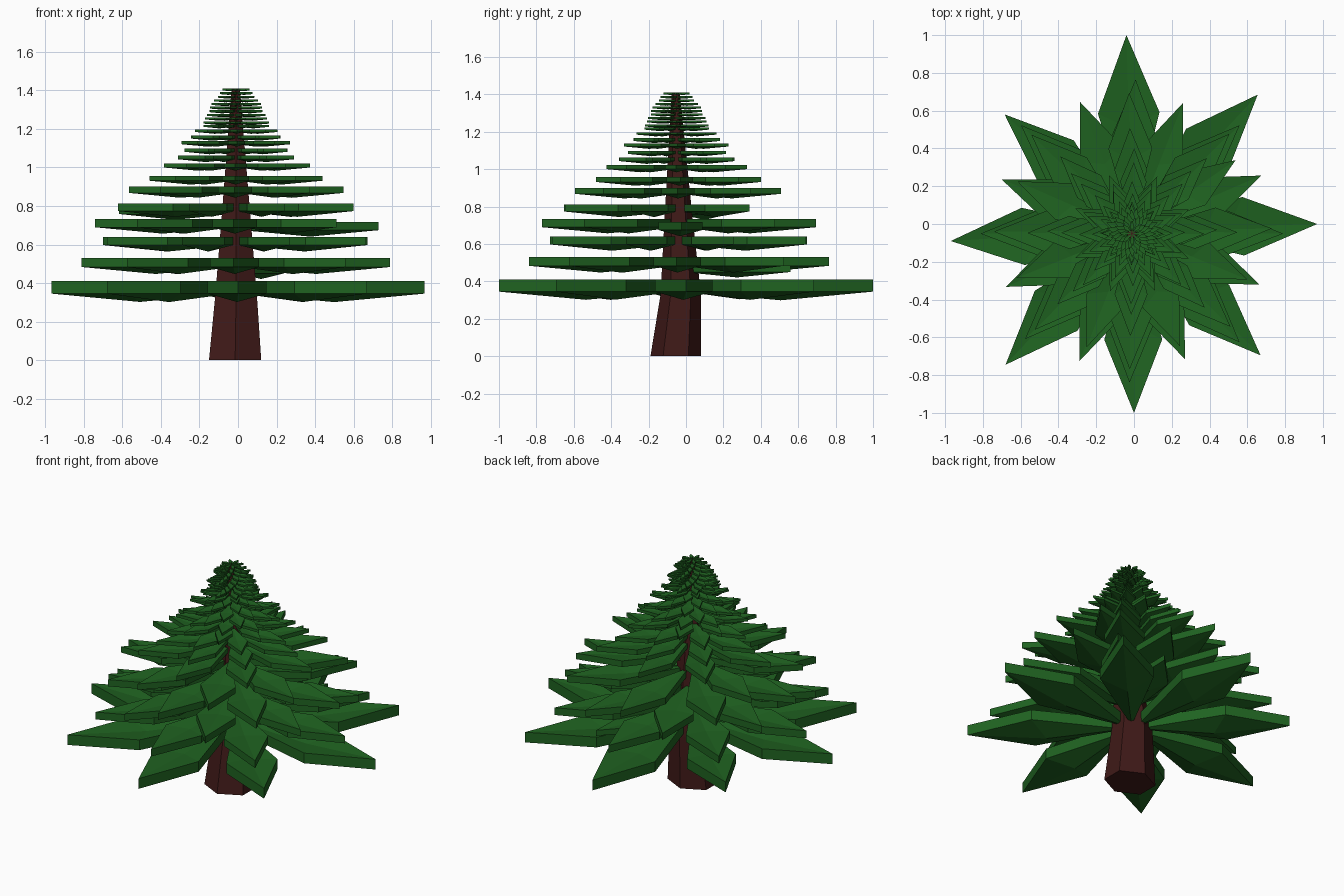
import bpy, bmesh, random
from math import sin, cos, pi, radians, hypot, atan2

if "Cube" in bpy.data.objects:
    bpy.data.objects.remove(bpy.data.objects["Cube"])

random.seed(4)

def material(name, rgb):
    m = bpy.data.materials.new(name)
    m.diffuse_color = (*rgb, 1)
    m.use_nodes = True
    m.node_tree.nodes["Principled BSDF"].inputs["Base Color"].default_value = m.diffuse_color
    return m

BARK = material("bark", (0.05, 0.010, 0.009))
NEEDLES = material("needles", (0.014, 0.125, 0.015))

def finish(bm, name, mat):
    bmesh.ops.recalc_face_normals(bm, faces=bm.faces)
    me = bpy.data.meshes.new(name)
    bm.to_mesh(me)
    bm.free()
    me.materials.append(mat)
    ob = bpy.data.objects.new(name, me)
    bpy.context.collection.objects.link(ob)
    return ob

# Trunk: hexagonal sections (centre x, centre y, z, radius)
bm = bmesh.new()
rings = []
for cx, cy, z, r in [(-.015, -.055, 0, .135), (-.01, -.028, .33, .108),
                     (-.01, -.04, .75, .074), (-.012, -.055, 1.405, .022)]:
    rings.append([bm.verts.new((cx + 1.16 * r * cos(pi / 6 + i * pi / 3),
                                cy + r * sin(pi / 6 + i * pi / 3), z)) for i in range(6)])
for a, b in zip(rings, rings[1:]):
    for i in range(6):
        bm.faces.new((a[i], a[(i + 1) % 6], b[(i + 1) % 6], b[i]))
bm.faces.new(rings[0])
bm.faces.new(rings[-1])
finish(bm, "trunk", BARK)

# One branch: a thick kite, sagging to a keel along its middle
def branch(bm, cx, cy, tx, ty, z, thick, drop=0.0):
    R, a = hypot(tx - cx, ty - cy), atan2(ty - cy, tx - cx)
    half = .158 * R
    outline = [(.04 * R, 0), (.6 * R, -half), (R, 0), (.6 * R, half)]

    def vert(u, v, h):
        return bm.verts.new((cx + u * cos(a) - v * sin(a),
                             cy + u * sin(a) + v * cos(a), h - drop))
    top = [vert(u, v, z) for u, v in outline]
    low = [vert(u, v, z - thick) for u, v in outline]
    top_mid = vert(.52 * R, 0, z - .022 * R)
    low_mid = vert(.52 * R, 0, z - thick - .045 * R)
    for i in range(4):
        j = (i + 1) % 4
        bm.faces.new((top[i], top[j], top_mid))
        bm.faces.new((low[j], low[i], low_mid))
        bm.faces.new((top[j], top[i], low[i], low[j]))

# Lowest tier: individually placed tips
bm = bmesh.new()
for tx, ty in [(.97, 0), (.655, .685), (-.04, 1), (-.685, .58),
               (-.97, -.09), (-.68, -.745), (0, -1), (.67, -.695)]:
    branch(bm, -.01, -.03, tx, ty, .41, .065)
finish(bm, "branch_tier_1", NEEDLES)

# Single low branch tucked under the second tier at the back
bm = bmesh.new()
branch(bm, -.01, -.04, .24, .56, .485, .035)
finish(bm, "low_back_branch", NEEDLES)

# Other tiers: top height, radius, turn in degrees
tiers = [(.53, .81, 0), (.64, .74, 22.5), (.732, .735, 0), (.812, .665, 22.5),
         (.90, .555, 0), (.957, .445, 0), (1.022, .38, 0), (1.062, .33, 22.5),
         (1.098, .285, 22.5), (1.137, .28, 0), (1.165, .25, 22.5), (1.197, .215, 0),
         (1.222, .185, 22.5), (1.238, .17, 0)]
for k in range(9):
    t = k / 8
    tiers.append((1.26 + .15 * t, .16 - .09 * t ** 1.5, 11.25 * k))
drops = {(4, 0): .015, (5, 1): .015}

for n, (z, R, turn) in enumerate(tiers, 2):
    bm = bmesh.new()
    cx, cy = -.01, -.04 if z < 1 else -.05
    # the fifth tier is open at the back
    angles = [36, 157, 202, 247, 293, 337] if n == 5 else [turn + 45 * i for i in range(8)]
    for i, deg in enumerate(angles):
        a = radians(deg + random.uniform(-1.5, 1.5))
        r = R * random.uniform(.985, 1.01)
        branch(bm, cx, cy, cx + r * cos(a), cy + r * sin(a), z,
               max(.01, .058 * R), drops.get((n, i), 0))
    finish(bm, f"branch_tier_{n}", NEEDLES)
